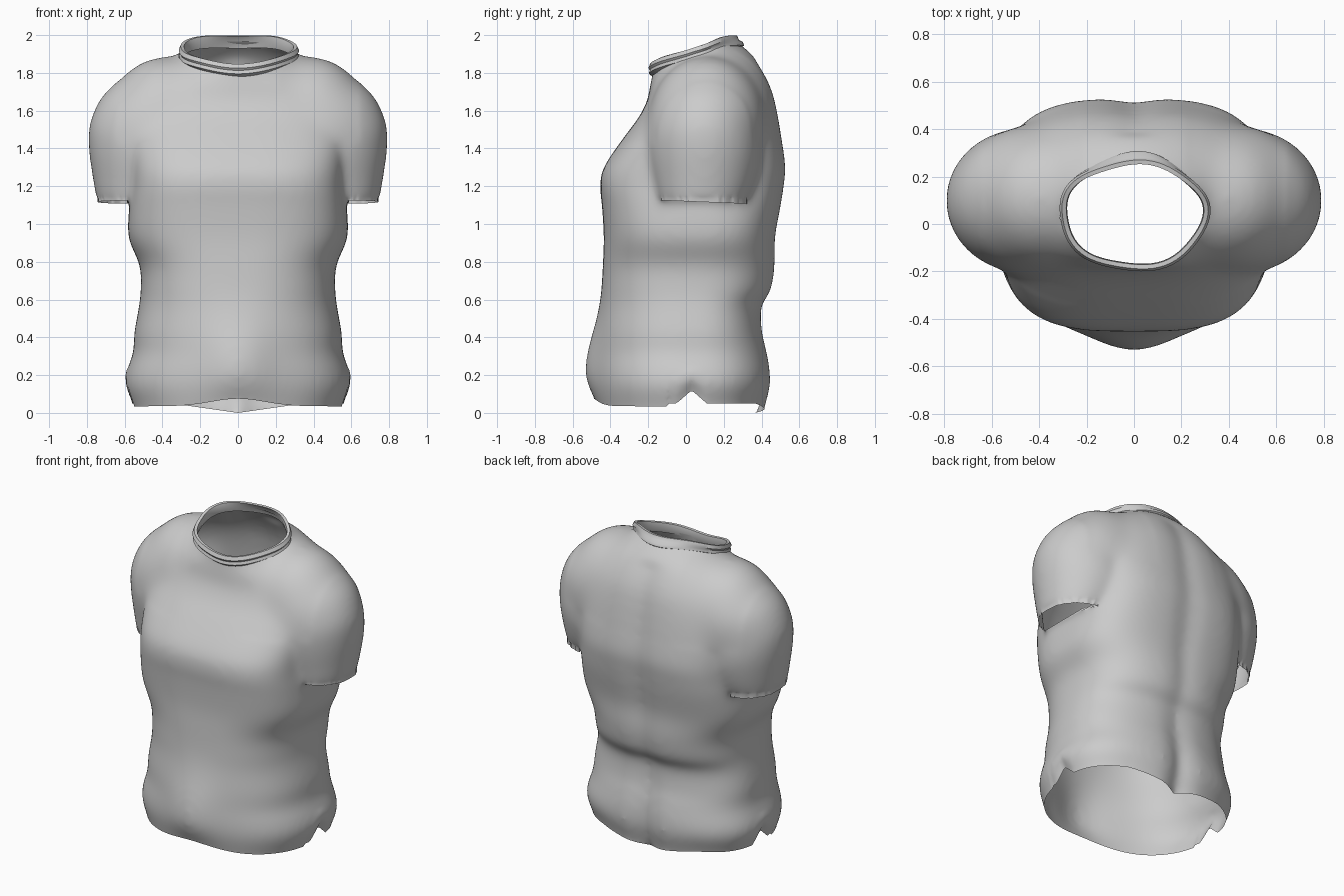
import bpy, bmesh, math

cube = bpy.data.objects.get("Cube")
if cube:
    bpy.data.objects.remove(cube)

SEG = 72
fabric = bpy.data.materials.new("grey fabric")
fabric.use_nodes = True
fabric.diffuse_color = (0.6, 0.6, 0.6, 1)
fabric.node_tree.nodes["Principled BSDF"].inputs["Base Color"].default_value = (0.6, 0.6, 0.6, 1)


def refine(rows, steps=4):
    """Smooth spline through rows of section values."""
    out = []
    last = len(rows) - 1
    for i in range(last):
        quad = zip(rows[max(i - 1, 0)], rows[i], rows[i + 1], rows[min(i + 2, last)])
        quad = list(quad)
        for k in range(steps):
            t = k / steps
            out.append([b + 0.5 * t * (c - a + t * (2 * a - 5 * b + 4 * c - d
                        + t * (3 * (b - c) + d - a))) for a, b, c, d in quad])
    return out + [rows[-1]]


def loft(bm, rings, close=False):
    """Skin a list of point rings, capped at the ends or joined in a loop."""
    loops = [[bm.verts.new(p) for p in ring] for ring in rings]
    pairs = list(zip(loops, loops[1:]))
    if close:
        pairs.append((loops[-1], loops[0]))
    for a, b in pairs:
        n = len(a)
        for i in range(n):
            j = (i + 1) % n
            bm.faces.new((a[i], a[j], b[j], b[i]))
    if not close:
        bm.faces.new(loops[0][::-1])
        bm.faces.new(loops[-1])


def make_object(name, bm):
    bmesh.ops.recalc_face_normals(bm, faces=bm.faces)
    mesh = bpy.data.meshes.new(name)
    bm.to_mesh(mesh)
    bm.free()
    mesh.materials.append(fabric)
    ob = bpy.data.objects.new(name, mesh)
    bpy.context.collection.objects.link(ob)
    bpy.ops.object.select_all(action='DESELECT')
    ob.select_set(True)
    bpy.context.view_layer.objects.active = ob
    return ob


def power(v, e):
    return math.copysign(abs(v) ** e, v)


def torso_ring(z, half, front, back, tilt, n):
    """Rounded section with a spine groove behind and a belly in front."""
    pts = []
    mid = 0.05
    for i in range(SEG):
        t = math.tau * i / SEG
        x = half * power(math.cos(t), 2 / n)
        s = power(math.sin(t), 2 / n)
        y = mid + s * ((back - mid) if s > 0 else (mid - front))
        if s > 0 and z < 1.8:
            depth = 0.02 + 0.04 * max(0, 1 - z / 0.5)
            y -= depth * math.exp(-(x / 0.07) ** 2)
        if s < 0:
            y -= 0.065 * math.exp(-(x / 0.18) ** 2 - ((z - 0.24) / 0.24) ** 2)
        pts.append((x, y, z + tilt * (y - mid)))
    return pts


def sleeve_ring(ox, oz, ix, iz, front, back, side):
    """Oval section spanning an outer and an inner point of the sleeve."""
    pts = []
    for i in range(SEG):
        t = math.tau * i / SEG
        u = (1 + math.cos(t)) / 2
        v = (1 + math.sin(t)) / 2
        pts.append((side * (ix + u * (ox - ix)), front + v * (back - front), iz + u * (oz - iz)))
    return pts


# Torso: height, half width, front, back, tilt, squareness
torso = [
    (-0.10, .53, -.42, .41, 0, 2.4),
    (0.04, .56, -.45, .42, 0, 2.4),
    (0.17, .60, -.47, .455, 0, 2.4),
    (0.32, .555, -.465, .435, 0, 2.4),
    (0.42, .55, -.46, .41, 0, 2.4),
    (0.56, .525, -.45, .405, 0, 2.4),
    (0.65, .515, -.445, .455, 0, 2.5),
    (0.78, .52, -.44, .475, 0, 2.6),
    (0.93, .58, -.435, .475, 0, 2.8),
    (1.10, .575, -.445, .505, 0, 3.1),
    (1.20, .565, -.455, .52, 0, 3.2),
    (1.30, .57, -.435, .53, 0, 3.1),
    (1.45, .59, -.335, .51, 0, 2.9),
    (1.58, .585, -.25, .485, .05, 2.7),
    (1.68, .56, -.205, .455, .1, 2.5),
    (1.78, .49, -.19, .39, .2, 2.2),
    (1.85, .38, -.18, .315, .3, 2),
    (1.89, .31, -.175, .265, .35, 2),
    (1.97, .30, -.17, .25, .35, 2),
]
# Sleeve: outer x and z, inner x and z, front, back
sleeve = [
    (.28, 1.85, .15, 1.45, -.09, .30),
    (.38, 1.89, .12, 1.43, -.14, .36),
    (.52, 1.855, .10, 1.40, -.18, .40),
    (.64, 1.755, .10, 1.37, -.20, .42),
    (.73, 1.66, .10, 1.33, -.21, .42),
    (.785, 1.53, .12, 1.28, -.21, .405),
    (.79, 1.40, .17, 1.21, -.195, .395),
    (.77, 1.25, .26, 1.15, -.165, .36),
    (.75, 1.13, .32, 1.13, -.145, .325),
]

bm = bmesh.new()
loft(bm, [torso_ring(*r) for r in refine(torso)])
for side in (1, -1):
    loft(bm, [sleeve_ring(*r, side) for r in refine(sleeve)])
shirt = make_object("shirt_body", bm)

# Fuse torso and sleeves into one skin
fuse = shirt.modifiers.new("fuse", 'REMESH')
fuse.mode = 'VOXEL'
fuse.voxel_size = 0.016
bpy.ops.object.modifier_apply(modifier=fuse.name)

bm = bmesh.new()
bm.from_mesh(shirt.data)


def cut(point, normal):
    bmesh.ops.bisect_plane(bm, geom=bm.verts[:] + bm.edges[:] + bm.faces[:],
                           plane_co=point, plane_no=normal, clear_outer=True)


def soften(verts, times):
    for _ in range(times):
        bmesh.ops.smooth_vert(bm, verts=verts, factor=0.5,
                              use_axis_x=True, use_axis_y=True, use_axis_z=True)


# Open the hem, the neck and the sleeve ends
cut((0, 0, 0.05), (0, 0, -1))
cut((0, 0.05, 1.89), (0, -0.35, 1))
bm.normal_update()
ends = []
for f in bm.faces:
    c = f.calc_center_median()
    if f.normal.z < -0.8 and 1.09 < c.z < 1.17 and abs(c.x) > 0.5:
        ends.append(f)
bmesh.ops.delete(bm, geom=ends, context='FACES')

# Soften the cloth, most of all where sleeves meet the body
inner = [v for v in bm.verts if not v.is_boundary]
soften(inner, 12)
soften([v for v in inner if v.co.z > 1.42 and 0.22 < abs(v.co.x) < 0.64], 40)
soften(inner, 4)

# Sleeve cuffs, hanging a little lower at the back
rim = [e for e in bm.edges if e.is_boundary and 1 < e.verts[0].co.z < 1.3]
cuff = bmesh.ops.extrude_edge_only(bm, edges=rim)
for v in cuff["geom"]:
    if isinstance(v, bmesh.types.BMVert):
        v.co.z = 1.12 - 0.04 * v.co.y

# Uneven hem: lifted front, side notches, dipped back centre
for v in bm.verts:
    if v.co.z < 0.25:
        x, y = v.co.x, v.co.y
        if y < -0.1:
            lift = 0.04 * math.exp(-(x / 0.2) ** 2) - 0.015
        else:
            lift = 0.07 * max(0, 1 - abs(y - 0.03) / 0.08)
            if y > 0.2:
                lift -= 0.05 * max(0, 1 - abs(x) / 0.35)
        v.co.z += lift * (0.25 - v.co.z) / 0.2
for f in bm.faces:
    f.material_index = 0
bm.to_mesh(shirt.data)
bm.free()
bpy.ops.object.shade_smooth_by_angle(angle=math.radians(50))

# Collar: rolled band around the tilted neckline, flared at the back
band = [(-.005, -.045), (.014, -.03), (.008, -.012), (.016, 0),
        (.006, .022), (-.012, .02), (-.016, -.01)]
rings = []
for i in range(SEG):
    t = math.tau * i / SEG
    c, s = math.cos(t), math.sin(t)
    wave = 0.006 * math.sin(5 * t + 1)
    y = 0.05 + s * (0.21 if s > 0 else 0.235)
    z = 1.915 + s * (0.06 if s > 0 else 0.09) + 0.012 * math.sin(2 * t) ** 2
    flare = 0.03 * max(0, s) ** 4
    rings.append([(c * (0.302 + r + wave), y + s * (r + wave + flare * (h < 0)), z + h)
                  for r, h in band])
bm = bmesh.new()
loft(bm, rings, close=True)
make_object("collar", bm)
bpy.ops.object.shade_smooth_by_angle(angle=math.radians(50))
